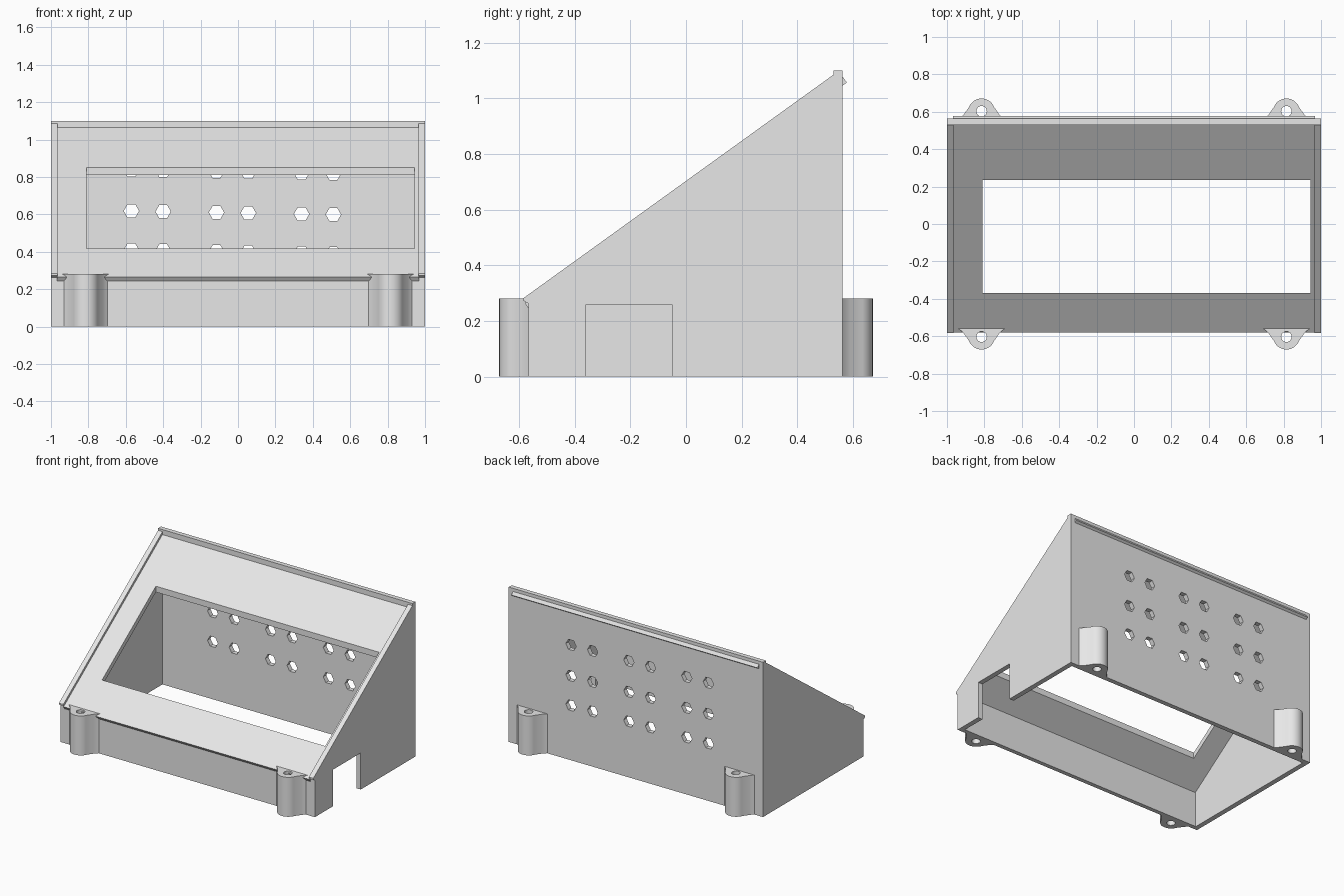
import bpy
import bmesh
from math import cos, sin, radians, pi
from mathutils import Matrix, Vector

cube = bpy.data.objects.get("Cube")
if cube:
    bpy.data.objects.remove(cube, do_unlink=True)

grey = bpy.data.materials.new("light grey plastic")
grey.use_nodes = True
colour = (0.8, 0.8, 0.8, 1)
grey.diffuse_color = colour
for node in grey.node_tree.nodes:
    if node.type == 'BSDF_PRINCIPLED':
        node.inputs["Base Color"].default_value = colour


def rect(x0, x1, y0, y1):
    return [(x0, y0), (x1, y0), (x1, y1), (x0, y1)]


def ring(x, y, r, sides):
    return [(x + r * cos(2 * pi * i / sides), y + r * sin(2 * pi * i / sides))
            for i in range(sides)]


def plate(name, loops, low, high, matrix=Matrix()):
    """Extrude an outline (with any hole loops) from low to high along local z."""
    curve = bpy.data.curves.new(name, 'CURVE')
    curve.dimensions = '2D'
    curve.fill_mode = 'BOTH'
    curve.extrude = (high - low) / 2
    for loop in loops:
        spline = curve.splines.new('POLY')
        spline.points.add(len(loop) - 1)
        for point, (x, y) in zip(spline.points, loop):
            point.co = (x, y, 0, 1)
        spline.use_cyclic_u = True
    source = bpy.data.objects.new(name + " outline", curve)
    bpy.context.collection.objects.link(source)
    bpy.context.view_layer.update()
    graph = bpy.context.evaluated_depsgraph_get()
    mesh = bpy.data.meshes.new_from_object(source.evaluated_get(graph))
    bpy.data.objects.remove(source, do_unlink=True)
    bm = bmesh.new()
    bm.from_mesh(mesh)
    bmesh.ops.remove_doubles(bm, verts=bm.verts, dist=0.0005)
    bmesh.ops.translate(bm, verts=bm.verts, vec=(0, 0, (low + high) / 2))
    bmesh.ops.transform(bm, verts=bm.verts, matrix=matrix)
    bmesh.ops.recalc_face_normals(bm, faces=bm.faces)
    for face in bm.faces:
        face.smooth = False
    bm.to_mesh(mesh)
    bm.free()
    mesh.materials.clear()
    mesh.materials.append(grey)
    obj = bpy.data.objects.new(name, mesh)
    bpy.context.collection.objects.link(obj)
    return obj


# Local axes for upright plates: facing along y, and facing along x
upright = Matrix.Rotation(radians(90), 4, 'X')
sideways = Matrix(((0, 0, 1, 0), (1, 0, 0, 0), (0, 1, 0, 0), (0, 0, 0, 1)))

# Back wall with three rows of hexagonal holes
holes = []
for x in (-0.57, -0.40, -0.115, 0.055, 0.34, 0.51):
    for rise in (-0.21, 0, 0.22):
        holes.append(ring(x, 0.608 - 0.018 * x + rise, 0.041, 6))
plate("back_wall", [rect(-1, 1, 0, 1.10)] + holes, -0.563, -0.53, upright)

# Front wall
plate("front_wall", [rect(-0.965, 0.965, 0, 0.25)], 0.535, 0.565, upright)

# Side walls; the left one has a notch in its lower edge
slope = [(0.53, 1.085), (-0.583, 0.283), (-0.583, 0.272), (-0.565, 0.262)]
notch = [(-0.36, 0), (-0.36, 0.26), (-0.05, 0.26), (-0.05, 0)]
ends = [(-0.565, 0)]
plate("right_wall", [[(0.53, 0)] + slope + ends], -1, -0.965, sideways)
plate("left_wall", [[(0.53, 0)] + slope + ends + notch], 0.965, 1, sideways)

# Sloping panel with a window, sheared so the window edges stay vertical
shear = Matrix.Identity(4)
shear[2][1] = 0.72
shear[2][3] = 0.265 + 0.58 * 0.72
panel = plate("sloping_panel",
              [rect(-0.967, 0.967, -0.58, 0.558), rect(-0.81, 0.945, -0.37, 0.235)],
              -0.042, 0, shear)
for v in panel.data.vertices:
    surface = shear[2][3] + 0.72 * v.co.y
    if abs(v.co.y) > 0.5 and v.co.z < surface - 0.02:
        v.co += Vector((0, 0.02, 0.0144))  # square off the two ends

# Four screw lugs with flared roots and through holes
flare = [(0.125, -0.005), (0.107, 0.009), (0.092, 0.026), (0.08, 0.044)]
arc = [(0.072 * cos(radians(a)), 0.036 + 0.072 * sin(radians(a)))
       for a in range(20, 161, 10)]
outline = flare + arc + [(-x, y) for x, y in reversed(flare)]
bore = ring(0, 0.04, 0.028, 24)
for end, y, turn in (("front", -0.563, 180), ("back", 0.563, 0)):
    for side, x in (("right", -0.815), ("left", 0.815)):
        place = Matrix.Translation((x, y, 0)) @ Matrix.Rotation(radians(turn), 4, 'Z')
        lug = plate(end + "_" + side + "_lug", [outline, bore], 0, 0.28, place)
        bpy.ops.object.select_all(action='DESELECT')
        lug.select_set(True)
        bpy.context.view_layer.objects.active = lug
        bpy.ops.object.shade_smooth_by_angle(angle=radians(35))
